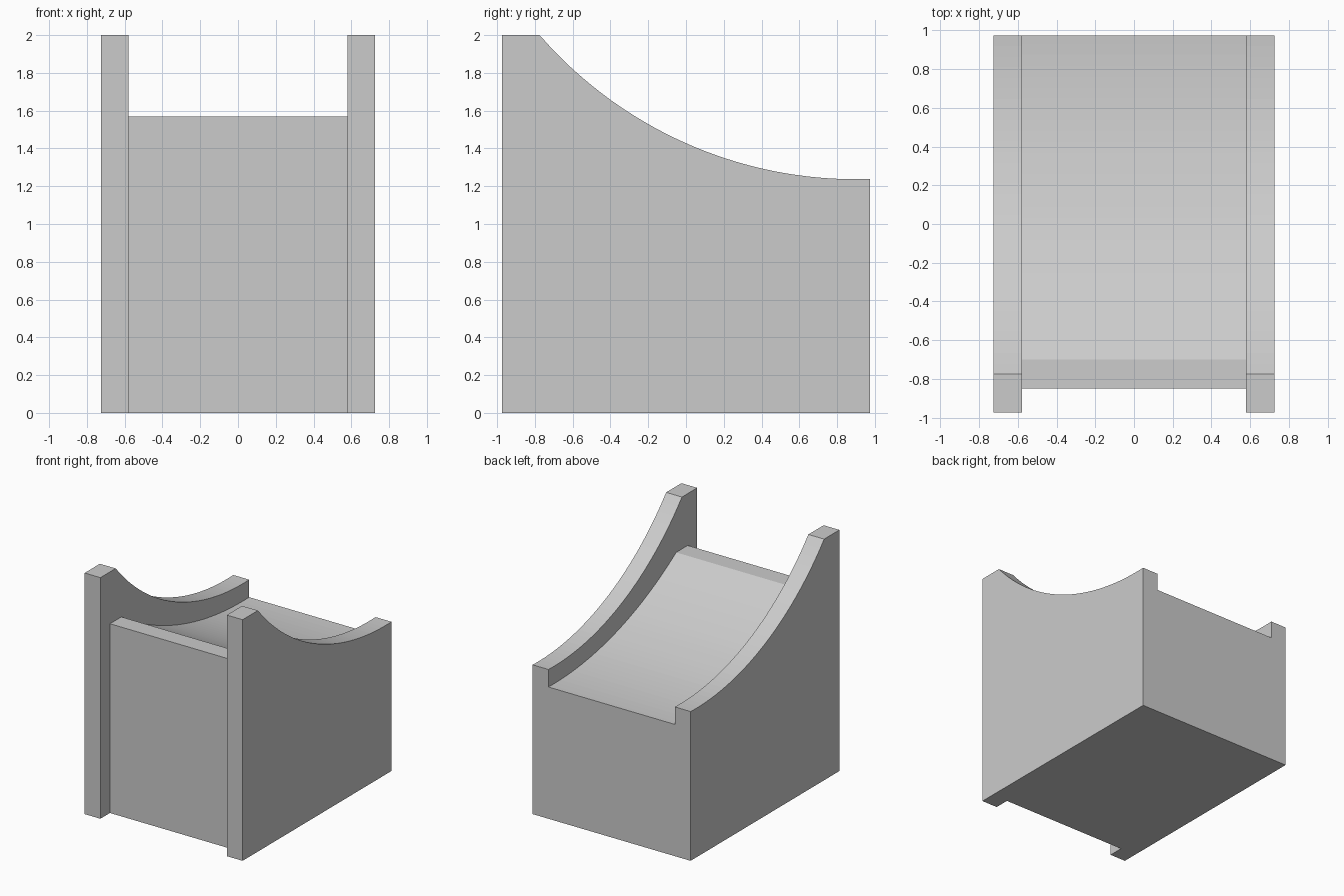
import bpy
import bmesh
import math

cube = bpy.data.objects.get("Cube")
if cube:
    bpy.data.objects.remove(cube, do_unlink=True)

HALF_WIDTH, INNER_HALF_WIDTH = 0.725, 0.58
FRONT, BACK = -0.975, 0.975
CURVE_LOW_Y = 0.9      # where both curves bottom out

grey = bpy.data.materials.new("light_grey")
grey.use_nodes = True
grey.diffuse_color = (0.6, 0.6, 0.6, 1)
grey.node_tree.nodes["Principled BSDF"].inputs["Base Color"].default_value = (0.6, 0.6, 0.6, 1)


def arc(y0, y1, low_z, radius, steps=32):
    """Concave arc in the (y, z) plane."""
    points = []
    for i in range(steps + 1):
        y = y0 + (y1 - y0) * i / steps
        rise = radius - math.sqrt(radius ** 2 - (y - CURVE_LOW_Y) ** 2)
        points.append((y, low_z + rise))
    return points


def prism(name, profile, half_width):
    """Extrude a (y, z) profile symmetrically along x."""
    bm = bmesh.new()
    face = bm.faces.new([bm.verts.new((-half_width, y, z)) for y, z in profile])
    side = bmesh.ops.extrude_face_region(bm, geom=[face])["geom"]
    moved = [g for g in side if isinstance(g, bmesh.types.BMVert)]
    bmesh.ops.translate(bm, verts=moved, vec=(2 * half_width, 0, 0))
    bmesh.ops.recalc_face_normals(bm, faces=bm.faces)
    mesh = bpy.data.meshes.new(name)
    bm.to_mesh(mesh)
    bm.free()
    mesh.materials.append(grey)
    obj = bpy.data.objects.new(name, mesh)
    bpy.context.collection.objects.link(obj)
    return obj


# Solid body with the swept outline of the side walls
body = prism("ramp_body",
             [(FRONT, 0), (FRONT, 2)] + arc(-0.775, BACK, 1.237, 2.22) + [(BACK, 0)],
             HALF_WIDTH)

# Cutter for the channel between the walls: recessed front, flat lip, curved slide
cutter = prism("channel_cutter",
               [(-1.3, -0.3), (-0.85, -0.3), (-0.85, 1.57)]
               + arc(-0.70, 1.1, 1.092, 2.92)
               + [(1.1, 2.4), (-1.3, 2.4)],
               INNER_HALF_WIDTH)
cutter.hide_render = True
cutter.display_type = 'WIRE'

channel = body.modifiers.new("channel", 'BOOLEAN')
channel.operation = 'DIFFERENCE'
channel.solver = 'EXACT'
channel.object = cutter
cutter.hide_set(True)
